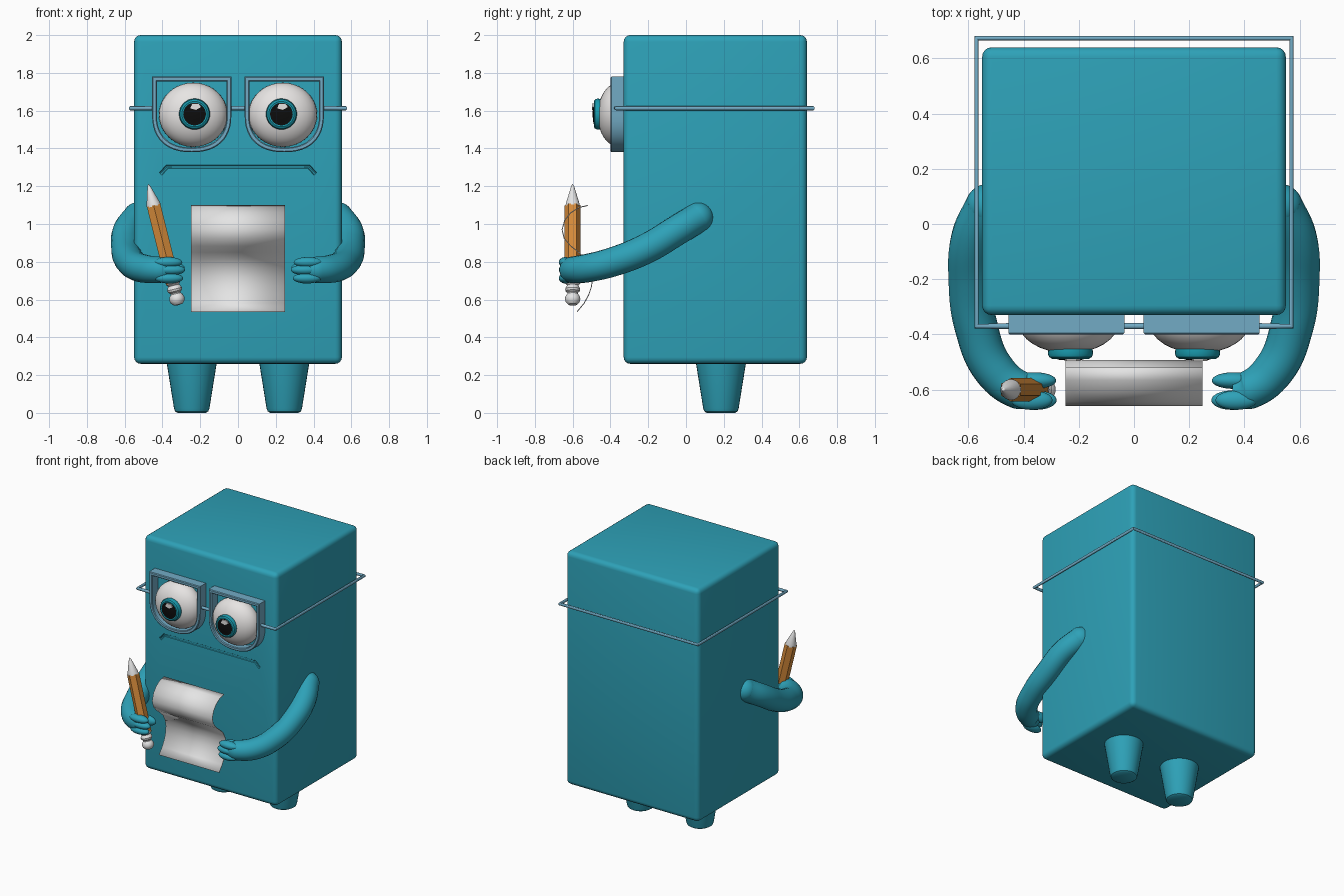
import bpy, bmesh, math
from mathutils import Matrix, Vector

if "Cube" in bpy.data.objects:
    bpy.data.objects.remove(bpy.data.objects["Cube"])


def mat(name, r, g, b):
    m = bpy.data.materials.new(name)
    m.diffuse_color = (r, g, b, 1)
    m.use_nodes = True
    m.node_tree.nodes["Principled BSDF"].inputs["Base Color"].default_value = m.diffuse_color
    return m


TEAL = mat("teal", 0.027, 0.36, 0.48)
FRAME = mat("frame_blue", 0.17, 0.41, 0.56)
WHITE = mat("eye_white", 0.80, 0.78, 0.77)
IRIS = mat("iris_teal", 0.01, 0.33, 0.43)
BLACK = mat("black", 0.004, 0.004, 0.004)
PAPER = mat("paper_white", 0.78, 0.78, 0.78)
WOOD = mat("pencil_orange", 0.70, 0.27, 0.045)


def add(name, bm, *mats):
    bmesh.ops.recalc_face_normals(bm, faces=bm.faces)
    me = bpy.data.meshes.new(name)
    bm.to_mesh(me)
    bm.free()
    for m in mats:
        me.materials.append(m)
    ob = bpy.data.objects.new(name, me)
    bpy.context.collection.objects.link(ob)
    return ob


def box(name, lo, hi, m):
    bm = bmesh.new()
    lo, hi = Vector(lo), Vector(hi)
    bmesh.ops.create_cube(bm, size=1, matrix=Matrix.LocRotScale((lo + hi) / 2, None, hi - lo))
    return add(name, bm, m)


def ellipsoid(name, loc, scale, m):
    bm = bmesh.new()
    bmesh.ops.create_uvsphere(bm, u_segments=32, v_segments=20, radius=1,
                              matrix=Matrix.LocRotScale(loc, None, scale))
    return add(name, bm, m)


def lathe(name, profile, base, axis, mats, seg=32, inner=None):
    """Spin (radius, height) points round an axis; bands from index 'inner' use the second material."""
    M = Matrix.Translation(base) @ Vector(axis).to_track_quat('Z', 'Y').to_matrix().to_4x4()
    bm = bmesh.new()
    rings = [[bm.verts.new(M @ Vector((r * math.cos(a), r * math.sin(a), h)))
              for a in (math.tau * i / seg for i in range(seg))] for r, h in profile]
    for k in range(len(rings) - 1):
        for i in range(seg):
            j = (i + 1) % seg
            f = bm.faces.new((rings[k][i], rings[k][j], rings[k + 1][j], rings[k + 1][i]))
            f.material_index = int(inner is not None and k >= inner)
    bmesh.ops.remove_doubles(bm, verts=bm.verts, dist=1e-5)
    return add(name, bm, *mats)


def tube(name, pts, radii, m, smooth=True, res=6):
    """Round tube through points, converted to a mesh."""
    cu = bpy.data.curves.new(name, 'CURVE')
    cu.dimensions = '3D'
    cu.bevel_depth, cu.bevel_resolution, cu.use_fill_caps = 1, res, True
    sp = cu.splines.new('BEZIER' if smooth else 'POLY')
    ps = sp.bezier_points if smooth else sp.points
    ps.add(len(pts) - 1)
    for p, co, r in zip(ps, pts, radii):
        p.co = co if smooth else (*co, 1)
        p.radius = r
        if smooth:
            p.handle_left_type = p.handle_right_type = 'AUTO'
    cu.materials.append(m)
    ob = bpy.data.objects.new(name, cu)
    bpy.context.collection.objects.link(ob)
    bpy.ops.object.select_all(action='DESELECT')
    ob.select_set(True)
    bpy.context.view_layer.objects.active = ob
    bpy.ops.object.convert(target='MESH')
    return bpy.context.object


# Body with softened edges and an engraved frowning mouth
body = box("body", (-0.55, -0.33, 0.26), (0.55, 0.64, 2.0), TEAL)
bev = body.modifiers.new("bevel", 'BEVEL')
bev.width, bev.segments = 0.035, 4
mouth = tube("mouth_cutter", [(-0.41, -0.333, 1.265), (-0.375, -0.333, 1.303),
                              (0.375, -0.333, 1.303), (0.41, -0.333, 1.265)],
             [0.011] * 4, TEAL, smooth=False, res=3)
cut = body.modifiers.new("mouth", 'BOOLEAN')
cut.operation, cut.object, cut.solver = 'DIFFERENCE', mouth, 'EXACT'
bpy.context.view_layer.objects.active = body
for name in ("bevel", "mouth"):
    bpy.ops.object.modifier_apply(modifier=name)
bpy.data.objects.remove(mouth)


def rim_outline(cx, t):
    """Lens rim: square top corners, rounded bottom, shrunk by t."""
    w = 0.21 - t
    pts = [(cx + w, 1.78 - t), (cx - w, 1.78 - t)]
    for i in range(25):
        a = math.pi + math.pi * i / 24
        c, s = math.cos(a), math.sin(a)
        pts.append((cx + w * math.copysign(abs(c) ** 0.85, c),
                    1.58 - (0.20 - t) * abs(s) ** 0.85))
    return pts


for s, side in ((-1, "left"), (1, "right")):
    # Leg
    lathe(side + "_leg", [(0, 0), (0.075, 0), (0.088, 0.008), (0.094, 0.025), (0.135, 0.28), (0, 0.28)],
          (s * 0.245, 0.185, 0), (0, 0, 1), [TEAL])

    # Eye: white, ring shaped iris with dark pupil, highlight wedge
    ellipsoid(side + "_eyeball", (s * 0.237, -0.355, 1.578), (0.182, 0.113, 0.17), WHITE)
    ex, ez = s * 0.23, 1.582
    lathe(side + "_iris", [(0.08, 0), (0.082, 0.018), (0.077, 0.03), (0.067, 0.036), (0.06, 0.034),
                           (0.04, 0.04), (0, 0.043)],
          (ex, -0.452, ez), (0, -1, 0), [IRIS, BLACK], inner=4)
    bm = bmesh.new()
    wedge = [(-0.015, 0.055), (-0.022, 0.03), (0.008, 0.022), (0.036, 0.038), (0.022, 0.056)]
    f = bm.faces.new([bm.verts.new((ex + x, -0.497, ez + z)) for x, z in wedge])
    ext = bmesh.ops.extrude_face_region(bm, geom=[f])
    bmesh.ops.translate(bm, vec=(0, 0.009, 0),
                        verts=[v for v in ext["geom"] if isinstance(v, bmesh.types.BMVert)])
    add(side + "_eye_highlight", bm, WHITE)

    # Spectacle rim
    bm = bmesh.new()
    loops = [[bm.verts.new((x, y, z)) for x, z in rim_outline(s * 0.245, t)]
             for t, y in ((0, -0.325), (0, -0.395), (0.005, -0.4), (0.02, -0.4), (0.025, -0.395), (0.025, -0.325))]
    n = len(loops[0])
    for k in range(6):
        a, b = loops[k], loops[(k + 1) % 6]
        for i in range(n):
            j = (i + 1) % n
            bm.faces.new((a[i], a[j], b[j], b[i]))
    add(side + "_spectacle_rim", bm, FRAME)

    # Arm and hand
    path = [(0.53, 0.065, 1.035), (0.582, -0.05, 0.965), (0.592, -0.2, 0.875), (0.572, -0.37, 0.805),
            (0.505, -0.53, 0.765), (0.41, -0.603, 0.757), (0.36, -0.608, 0.755)]
    tube(side + "_arm", [(s * x, y, z) for x, y, z in path],
         [0.08, 0.08, 0.08, 0.078, 0.075, 0.07, 0.05], TEAL, res=8)
    ellipsoid(side + "_shoulder", (s * 0.53, 0.065, 1.035), (0.08, 0.08, 0.08), TEAL)
    for k, (tip, z) in enumerate(((0.30, 0.797), (0.285, 0.757), (0.295, 0.713))):
        ellipsoid(f"{side}_finger_{k + 1}", (s * (tip + 0.07), -0.638, z), (0.075, 0.035, 0.028), TEAL)
    ellipsoid(side + "_thumb", (s * 0.36, -0.567, 0.765), (0.078, 0.03, 0.038), TEAL)

# Spectacle bridge and the band that runs round the body
tube("spectacle_bridge", [(-0.05, -0.37, 1.613), (0.05, -0.37, 1.613)], [0.011] * 2, FRAME, smooth=False)
band = [(0.45, -0.37), (0.57, -0.37), (0.57, 0.673), (-0.57, 0.673), (-0.57, -0.37), (-0.45, -0.37)]
tube("spectacle_band", [(x, y, 1.613) for x, y in band], [0.011] * 6, FRAME, smooth=False)

# Curling sheet of paper
sheet = [(-0.52, 1.098), (-0.565, 1.088), (-0.61, 1.06), (-0.642, 1.02), (-0.656, 0.97), (-0.645, 0.925),
         (-0.612, 0.885), (-0.57, 0.852), (-0.53, 0.815), (-0.505, 0.77), (-0.495, 0.72), (-0.5, 0.67),
         (-0.515, 0.625), (-0.54, 0.58), (-0.577, 0.535)]
bm = bmesh.new()
rows = [[bm.verts.new((x, y, z)) for x in (-0.248, 0.248)] for y, z in sheet]
for a, b in zip(rows, rows[1:]):
    bm.faces.new((a[0], a[1], b[1], b[0]))
paper = add("paper_sheet", bm, PAPER)
sol = paper.modifiers.new("thickness", 'SOLIDIFY')
sol.thickness, sol.offset = 0.005, 0

# Pencil: hexagonal shaft, pale point, knobbly eraser end
start, tip = Vector((-0.315, -0.6, 0.57)), Vector((-0.475, -0.6, 1.212))
axis = tip - start
L = axis.length
lathe("pencil_shaft", [(0, 0.12), (0.042, 0.12), (0.042, 0.545), (0, 0.545)], start, axis, [WOOD], seg=6)
lathe("pencil_point", [(0, 0.54), (0.038, 0.54), (0.036, 0.555), (0.007, L - 0.01), (0, L)], start, axis, [PAPER], seg=24)
lathe("pencil_eraser", [(0, 0), (0.024, 0.004), (0.037, 0.018), (0.041, 0.035), (0.036, 0.052), (0.027, 0.062),
                        (0.027, 0.068), (0.037, 0.076), (0.04, 0.088), (0.034, 0.102), (0.029, 0.108),
                        (0.038, 0.118), (0.038, 0.13), (0, 0.13)], start, axis, [PAPER], seg=24)

# Smooth shading with crisp edges
bpy.ops.object.select_all(action='SELECT')
bpy.context.view_layer.objects.active = body
bpy.ops.object.shade_smooth_by_angle(angle=math.radians(35))
